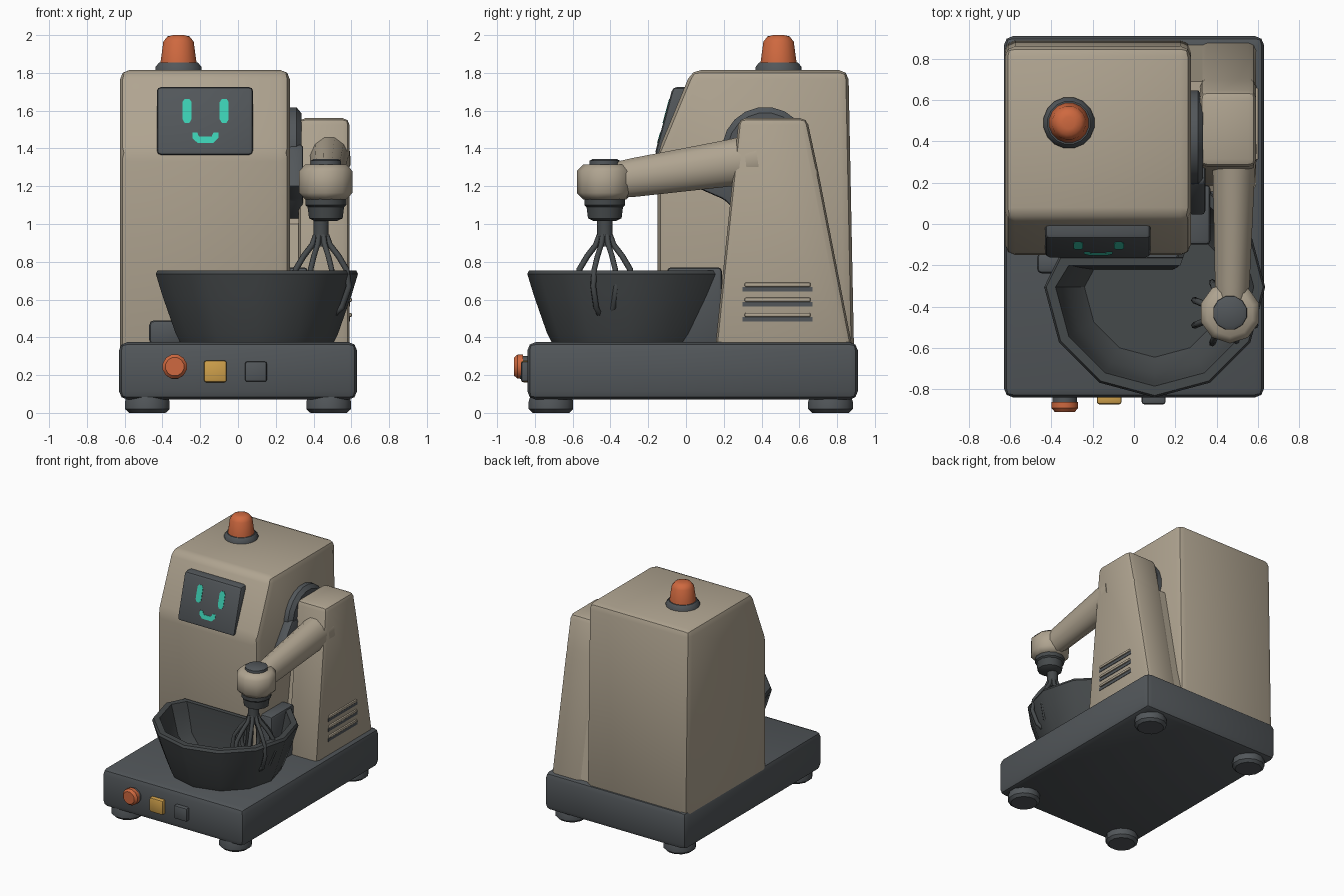
import bpy, bmesh, math
from mathutils import Matrix, Vector

if "Cube" in bpy.data.objects:
    bpy.data.objects.remove(bpy.data.objects["Cube"])


def material(name, rgb):
    m = bpy.data.materials.new(name)
    m.diffuse_color = (*rgb, 1)
    m.use_nodes = True
    m.node_tree.nodes["Principled BSDF"].inputs["Base Color"].default_value = m.diffuse_color
    return m


BEIGE = material("warm beige", (0.43, 0.37, 0.28))
GREY = material("dark grey", (0.084, 0.094, 0.102))
BOWL = material("charcoal", (0.06, 0.067, 0.07))
ORANGE = material("orange", (0.62, 0.14, 0.05))
YELLOW = material("amber", (0.62, 0.35, 0.07))
TEAL = material("teal", (0.045, 0.62, 0.45))


def finish(name, bm, mat, angle=35):
    bmesh.ops.recalc_face_normals(bm, faces=bm.faces[:])
    me = bpy.data.meshes.new(name)
    bm.to_mesh(me)
    bm.free()
    me.materials.append(mat)
    for p in me.polygons:
        p.use_smooth = True
    me.set_sharp_from_angle(angle=math.radians(angle))
    ob = bpy.data.objects.new(name, me)
    bpy.context.scene.collection.objects.link(ob)
    return ob


def round_edges(bm, width, segments=2):
    if width:
        bmesh.ops.bevel(bm, geom=bm.edges[:], offset=width, segments=segments,
                        profile=0.5, affect='EDGES', clamp_overlap=True)


def side_prism(name, profile, x0, x1, mat, bevel=0.0):
    """Extrude a (y, z) side profile from x0 to x1."""
    bm = bmesh.new()
    f = bm.faces.new([bm.verts.new((x0, y, z)) for y, z in profile])
    ext = bmesh.ops.extrude_face_region(bm, geom=[f])
    verts = [v for v in ext["geom"] if isinstance(v, bmesh.types.BMVert)]
    bmesh.ops.translate(bm, verts=verts, vec=(x1 - x0, 0, 0))
    round_edges(bm, bevel)
    return finish(name, bm, mat)


def box(name, x, y, z, mat, bevel=0.0):
    return side_prism(name, [(y[0], z[0]), (y[1], z[0]), (y[1], z[1]), (y[0], z[1])],
                      x[0], x[1], mat, bevel)


def lathe(name, profile, mat, matrix, sides=16, angle=40):
    """Turn (radius, height) points about z, cap both ends, then place."""
    bm = bmesh.new()
    rings = [[bm.verts.new((r * math.cos(math.tau * (i + .5) / sides),
                            r * math.sin(math.tau * (i + .5) / sides), h))
              for i in range(sides)] for r, h in profile]
    for a, b in zip(rings, rings[1:]):
        for i in range(sides):
            j = (i + 1) % sides
            bm.faces.new((a[i], a[j], b[j], b[i]))
    bm.faces.new(rings[0])
    bm.faces.new(rings[-1])
    bmesh.ops.transform(bm, matrix=matrix, verts=bm.verts[:])
    return finish(name, bm, mat, angle)


def at(x, y, z=0):
    return Matrix.Translation((x, y, z))


# Base and feet
box("base", (-0.63, 0.63), (-0.84, 0.91), (0.07, 0.375), GREY, 0.045)
for sx in (-1, 1):
    for y in (-0.715, 0.765):
        lathe("foot", [(0.10, 0), (0.122, 0.02), (0.122, 0.06), (0.11, 0.1)],
              GREY, at(sx * 0.48, y), 12)

# Main body with sloped face
side_prism("body", [(-0.15, 0.3), (-0.15, 1.38), (0.03, 1.815), (0.86, 1.815), (0.89, 0.3)],
           -0.625, 0.275, BEIGE, 0.05)

# Screen slab and face plates
side_prism("screen", [(-0.167, 1.365), (-0.07, 1.725), (0.05, 1.725), (-0.1, 1.365)],
           -0.43, 0.08, GREY, 0.022)


def face_plate(name, outline):
    slope = 0.097 / 0.36
    bm = bmesh.new()
    f = bm.faces.new([bm.verts.new((x, -0.170 + (z - 1.365) * slope, z)) for x, z in outline])
    ext = bmesh.ops.extrude_face_region(bm, geom=[f])
    verts = [v for v in ext["geom"] if isinstance(v, bmesh.types.BMVert)]
    bmesh.ops.translate(bm, verts=verts, vec=(0, 0.007, 0))
    finish(name, bm, TEAL)


for cx in (-0.27, -0.073):
    face_plate("eye", [(cx - 0.024, 1.555), (cx - 0.012, 1.535), (cx + 0.012, 1.535),
                       (cx + 0.024, 1.555), (cx + 0.024, 1.645), (cx + 0.012, 1.663),
                       (cx - 0.012, 1.663), (cx - 0.024, 1.645)])
face_plate("mouth", [(-0.242, 1.485), (-0.242, 1.455), (-0.215, 1.43), (-0.13, 1.43),
                     (-0.104, 1.455), (-0.104, 1.485), (-0.13, 1.485), (-0.14, 1.462),
                     (-0.206, 1.462), (-0.216, 1.485)])

# Beacon on top
lathe("beacon_ring", [(0.125, 1.79), (0.125, 1.83), (0.105, 1.855)], GREY, at(-0.315, 0.49))
lathe("beacon", [(0.1, 1.84), (0.095, 1.87), (0.082, 1.965), (0.06, 1.993), (0.03, 2.0)],
      ORANGE, at(-0.315, 0.49))

# Arm tower, filler against the body, shoulder disc
side_prism("arm_tower", [(0.15, 0.3), (0.28, 1.56), (0.64, 1.56), (0.70, 1.28), (0.89, 0.3)],
           0.32, 0.59, BEIGE, 0.035)
side_prism("tower_filler", [(0.18, 0.3), (0.28, 1.0), (0.62, 1.28), (0.69, 1.28), (0.88, 0.3)],
           0.25, 0.35, BEIGE)
lathe("shoulder_disc", [(0.23, 0), (0.23, 0.045), (0.2, 0.07)], GREY,
      at(0.265, 0.42, 1.39) @ Matrix.Rotation(math.pi / 2, 4, 'Y'), 20)
side_prism("shoulder_bracket", [(0.04, 1.2), (0.2, 1.13), (0.32, 1.02), (0.42, 1.4), (0.2, 1.42)],
           0.265, 0.345, GREY, 0.015)

# Vents on the tower side
for z in (0.495, 0.575, 0.655):
    box("vent_slot", (0.58, 0.594), (0.30, 0.67), (z - 0.012, z + 0.012), GREY)
    box("vent_lip", (0.57, 0.603), (0.31, 0.66), (z + 0.012, z + 0.035), BEIGE, 0.008)

# Arm: tapered tube from the shoulder to the mixer head
start, end = Vector((0.485, 0.38, 1.345)), Vector((0.475, -0.35, 1.235))
turn = (end - start).to_track_quat('Z', 'Y').to_matrix().to_4x4()
length = (end - start).length
lathe("arm", [(0.138, 0), (0.128, length * 0.2), (0.106, length * 0.9), (0.1, length)],
      BEIGE, Matrix.Translation(start) @ turn @ Matrix.Diagonal((0.82, 1, 1, 1)), 12)

# Mixer head
HX, HY = 0.465, -0.43
lathe("mixer_head", [(0.115, 1.13), (0.148, 1.165), (0.148, 1.28), (0.115, 1.315)],
      BEIGE, at(HX, HY), 10, 50)
lathe("head_cap", [(0.085, 1.30), (0.083, 1.335), (0.065, 1.345)], GREY, at(HX, HY), 12)
lathe("chuck", [(0.06, 1.015), (0.092, 1.03), (0.1, 1.09), (0.112, 1.1), (0.112, 1.145)],
      BOWL, at(HX, HY), 12)
lathe("whisk_shaft", [(0.05, 0.88), (0.042, 0.93), (0.042, 1.04)], BOWL, at(HX - 0.025, HY), 10)

# Whisk wires
cu = bpy.data.curves.new("whisk", 'CURVE')
cu.dimensions = '3D'
cu.bevel_depth = 0.016
cu.bevel_resolution = 1
cu.use_fill_caps = True
for k in range(8):
    a = math.tau * (k + 0.5) / 8
    path = [(0.03, 0.94), (0.05, 0.89), (0.10, 0.83), (0.145, 0.76),
            (0.16, 0.67), (0.12, 0.56), (0.06, 0.51), (0.0, 0.5)]
    sp = cu.splines.new('POLY')
    sp.points.add(len(path) - 1)
    for p, (r, z) in zip(sp.points, path):
        p.co = (HX - 0.025 + r * math.cos(a), HY + r * math.sin(a), z, 1)
whisk = bpy.data.objects.new("whisk", cu)
bpy.context.scene.collection.objects.link(whisk)
cu.materials.append(BOWL)
bpy.context.view_layer.objects.active = whisk
whisk.select_set(True)
bpy.ops.object.convert(target='MESH')

# Bowl: faceted, with its back pressed flat against the body
bm = bmesh.new()
angles = [math.radians(d) for d in (0, 30, 60, 75, 90, 120, 150, 180, 210, 240, 270, 300, 330)]
rings = []
for r, z, back in [(0.40, 0.36, -0.16), (0.43, 0.42, -0.16), (0.50, 0.62, -0.16),
                   (0.535, 0.735, -0.16), (0.525, 0.755, -0.165), (0.48, 0.755, -0.2),
                   (0.465, 0.7, -0.2), (0.42, 0.52, -0.21), (0.34, 0.44, -0.22)]:
    ring = []
    for a in angles:
        x, y = 0.1 + r * math.cos(a), -0.305 + r * math.sin(a)
        if a > math.radians(65):
            y = min(y, back)
        ring.append(bm.verts.new((x, y, z)))
    rings.append(ring)
n = len(angles)
for a, b in zip(rings, rings[1:]):
    for i in range(n):
        bm.faces.new((a[i], a[(i + 1) % n], b[(i + 1) % n], b[i]))
bm.faces.new(rings[0])
bm.faces.new(rings[-1])
finish("bowl", bm, BOWL, 32)

# Bowl holder behind and beside the bowl
box("bowl_bracket", (0.26, 0.37), (-0.1, 0.19), (0.36, 0.77), GREY, 0.02)
box("bowl_clip", (-0.47, -0.3), (-0.24, -0.14), (0.36, 0.49), GREY, 0.025)

# Front controls
face_front = Matrix.Rotation(math.pi / 2, 4, 'X')
lathe("knob_collar", [(0.062, 0), (0.062, 0.05)], GREY, at(-0.335, -0.83, 0.24) @ face_front, 12)
lathe("knob", [(0.066, 0.03), (0.066, 0.06), (0.05, 0.078)], ORANGE,
      at(-0.335, -0.832, 0.245) @ face_front, 12)
box("amber_button", (-0.18, -0.06), (-0.873, -0.82), (0.162, 0.277), YELLOW, 0.012)
box("grey_button", (0.037, 0.153), (-0.873, -0.82), (0.165, 0.272), GREY, 0.012)
